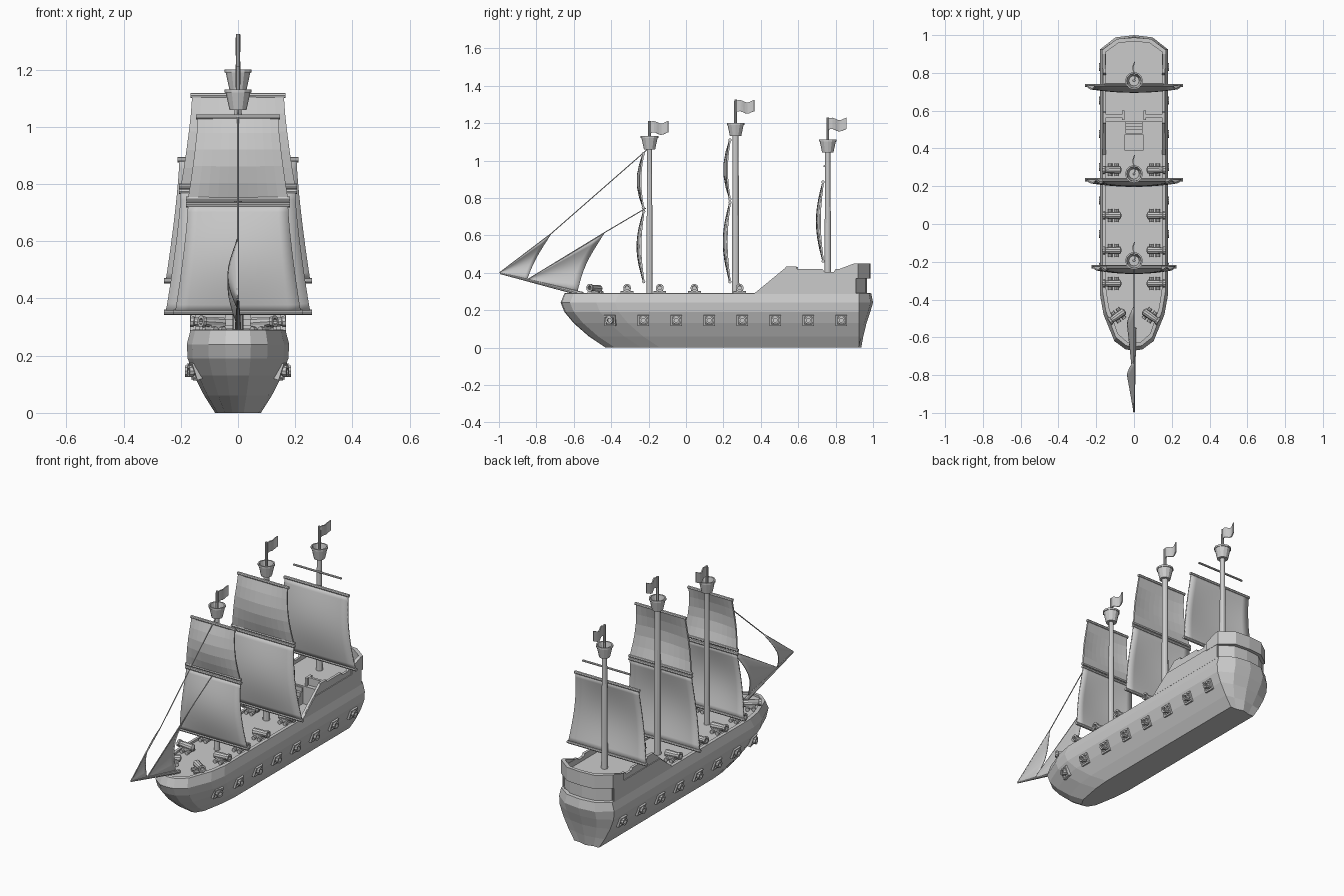
import bpy, math
from mathutils import Vector, Matrix

if "Cube" in bpy.data.objects:
    bpy.data.objects.remove(bpy.data.objects["Cube"])

def mesh(name, verts, faces, smooth=False, M=None):
    me = bpy.data.meshes.new(name)
    me.from_pydata([tuple(v) for v in verts], [], faces)
    if smooth:
        me.polygons.foreach_set("use_smooth", [True] * len(me.polygons))
    ob = bpy.data.objects.new(name, me)
    bpy.context.collection.objects.link(ob)
    if M is not None:
        ob.matrix_world = M
    return ob

def loft(name, rings, M=None, smooth=False):
    n = len(rings[0])
    faces = [(k*n+i, k*n+(i+1) % n, (k+1)*n+(i+1) % n, (k+1)*n+i)
             for k in range(len(rings)-1) for i in range(n)]
    last = (len(rings)-1)*n
    faces += [tuple(range(n))[::-1], tuple(range(last, last+n))]
    return mesh(name, [v for r in rings for v in r], faces, smooth, M)

def lathe(name, p, q, prof, n=10, M=None):
    """Rings of (fraction along p-q, radius)."""
    p, q = Vector(p), Vector(q)
    R = (q-p).to_track_quat('Z', 'Y').to_matrix()
    return loft(name, [[p + (q-p)*t + R @ Vector((r*math.cos(2*math.pi*i/n), r*math.sin(2*math.pi*i/n), 0))
                        for i in range(n)] for t, r in prof], M)

def rod(name, p, q, r1, r2=None, n=10, M=None):
    return lathe(name, p, q, [(0, r1), (1, r2 or r1)], n, M)

def box(name, x0, x1, y0, y1, z0, z1, M=None):
    return loft(name, [[(x0, y0, z), (x1, y0, z), (x1, y1, z), (x0, y1, z)] for z in (z0, z1)], M)

def grid(name, f, nu, nv, thick, smooth):
    verts = [f(i/nu, j/nv) for j in range(nv+1) for i in range(nu+1)]
    w = nu+1
    faces = [(j*w+i, j*w+i+1, (j+1)*w+i+1, (j+1)*w+i) for j in range(nv) for i in range(nu)]
    ob = mesh(name, verts, faces, smooth)
    m = ob.modifiers.new("thickness", 'SOLIDIFY')
    m.thickness, m.offset = thick, 0
    return ob

# Hull: stacked outlines, then rim and sunken deck
def outline(z, hw, bow, stern):
    half = [(.25*hw, bow+.006), (.58*hw, bow+.05), (.9*hw, bow+.19), (hw, bow+.29),
            (hw, .3), (hw, .925), (.55*hw, stern-.012)]
    return ([(0, bow, z)] + [(x, y, z) for x, y in half] + [(0, stern, z)]
            + [(-x, y, z) for x, y in reversed(half)])

loft("hull", [outline(*a) for a in (
    (0, .08, -.43, .937), (.06, .118, -.52, .948), (.13, .154, -.6, .965), (.19, .176, -.65, .985),
    (.24, .179, -.67, 1), (.29, .166, -.65, .99), (.292, .148, -.63, .965), (.28, .148, -.63, .965))])

# Stern gallery, upper deck and raised stern rail
def stern_outline(z, hw, y0, yc, ye):
    h = [(hw, y0), (hw, yc), (.54*hw, ye-.008)]
    return [(x, y, z) for x, y in h] + [(0, ye, z)] + [(-x, y, z) for x, y in reversed(h)]

loft("stern_cabin", [stern_outline(z, .155, .54, .91, .968) for z in (.28, .385)])
outer = [(.17, .82), (.17, .9), (.17, .92), (.09, .98), (0, .987)]
inner = [(.15, .82), (.15, .9), (.15, .91), (.08, .96), (0, .965)]
heights = [.42, .45, .45, .45, .45]
secs = []
for (ox, oy), (ix, iy), h in zip(outer, inner, heights):
    low = .37
    secs.append([(ox, oy, low), (ox, oy, h), (ix, iy, h), (ix, iy, low)])
secs += [[(-x, y, z) for x, y, z in s] for s in reversed(secs[:-1])]
loft("stern_rail", secs)

# Sloped side walls of the upper deck
wall = [(.36, .285), (.53, .425), (.535, .432), (.59, .432), (.595, .42), (.73, .42),
        (.74, .405), (.79, .405), (.8, .42), (.83, .42), (.9, .42), (.9, .285)]
lower = [(.36, .285), (.48, .378), (.91, .378), (.91, .285)]
for s in (1, -1):
    loft("quarter_wall", [[(s*x, y, z) for y, z in wall] for x in (.148, .163)])
    loft("quarter_panel", [[(s*x, y, z) for y, z in lower] for x in (.16, .168)])
    box("front_rail", *sorted((s*.06, s*.15)), .565, .58, .38, .43)
    box("rail_return", *sorted((s*.05, s*.064)), .55, .6, .38, .43)
for i in range(4):
    box("stair_step", -.045, .045, .48+.017*i, .56, .28, .305+.024*i)
box("hatch", -.05, .05, .39, .475, .28, .296)

# Deck cannons, pointing along local +x
def cannon(x, y, ang):
    M = Matrix.Translation((x, y, .28)) @ Matrix.Rotation(ang, 4, 'Z')
    lathe("cannon_barrel", (-.045, 0, .034), (.055, 0, .04),
          [(0, .008), (.06, .02), (.55, .019), (.85, .016), (.88, .021), (1, .021), (1, .011), (.7, .011)], 10, M)
    box("cannon_carriage", -.03, .022, -.018, .018, .008, .028, M)
    for wx in (-.02, .014):
        for s in (1, -1):
            rod("cannon_wheel", (wx, s*.018, .011), (wx, s*.034, .011), .011, n=8, M=M)

for y in (-.315, -.14, .045, .287):
    cannon(.112, y, 0)
    cannon(-.112, y, math.pi)
cannon(.085, -.485, math.radians(-35))
cannon(-.085, -.485, math.radians(215))

# Gun ports along the hull
for k in range(8):
    y = -.405 + .1765*k
    for s in (1, -1):
        turn = 0 if s > 0 else math.pi
        bow = -s*.25 if k == 0 else 0
        M = (Matrix.Translation((s*(.148 if k == 0 else .16), y, .146))
             @ Matrix.Rotation(turn+bow, 4, 'Z') @ Matrix.Rotation(math.radians(18), 4, 'Y'))
        for d in (1, -1):
            box("port_frame_side", -.015, .011, *sorted((d*.021, d*.03)), -.03, .03, M)
            box("port_frame_bar", -.015, .011, -.03, .03, *sorted((d*.021, d*.03)), M)
        N = M @ Matrix.Rotation(math.radians(-18), 4, 'Y')
        lathe("port_cannon", (-.02, 0, 0), (.026, 0, 0),
              [(0, .016), (.6, .016), (.65, .021), (1, .021), (1, .011), (.6, .011)], 10, N)

# Masts with crow's nests, poles and flags
def mast(name, y, base, nest, top, r):
    rod(name+"_mast", (0, y, base), (0, y, nest+.01), r+.002, r-.002, 12)
    lathe(name+"_nest", (0, y, nest), (0, y, nest+.07),
          [(0, .03), (.85, .043), (.85, .047), (1, .047), (1, .039), (.15, .027)], 12)
    rod(name+"_pole", (0, y, nest), (0, y, top), .008, .007, 8)
    grid(name+"_flag", lambda u, v: (.006*math.sin(7*u), y+.1*u,
         top-.068+.06*v+.007*math.sin(2*math.pi*u*1.2)), 8, 1, .006, False)

mast("fore", -.195, .28, 1.06, 1.212, .015)
mast("main", .265, .28, 1.13, 1.325, .018)
mast("mizzen", .758, .38, 1.042, 1.23, .016)

# Square sails with yards at head and foot
def sail(name, y, z0, w0, z1, w1, bulge, rows, smooth):
    def f(u, v):
        s = 2*u-1
        w = w1 + (w0-w1)*(1-v)**1.4
        b = math.sin(math.pi*v)*bulge*(.5+.5*(1-s*s))
        return (s*w, y-b, z0+(z1-z0)*v)
    grid(name+"_sail", f, 10, rows, .009, smooth)
    for z, w in ((z0, w0), (z1, w1)):
        rod(name+"_yard", (-w-.006, y, z), (w+.006, y, z), .009, n=8)

sail("fore_lower", -.226, .352, .22, .728, .175, .034, 14, True)
sail("fore_upper", -.228, .748, .175, 1.035, .14, .032, 5, False)
sail("main_lower", .235, .352, .253, .775, .2, .034, 14, True)
sail("main_upper", .235, .793, .2, 1.11, .16, .032, 5, False)
sail("mizzen", .733, .462, .253, .885, .205, .034, 14, True)
rod("bare_yard", (-.155, .74, .97), (.155, .74, .97), .006, n=8)

# Bowsprit, triangular jibs and stays
rod("bowsprit", (0, -.55, .285), (0, -.995, .397), .012, .004, 8)

def jib(name, tack, head, clew):
    A, B, C = (Vector((0, *p)) for p in (tack, head, clew))
    def f(u, v):
        k = math.sin(math.pi*v)
        P = A + (B+(C-B)*v-A)*(u*(1-.07*k))
        return P + Vector((-.035*u*k, 0, 0))
    grid(name, f, 8, 8, .005, True)
    rod(name+"_luff", A, B, .003, n=6)

jib("outer_jib", (-.997, .4), (-.72, .61), (-.85, .362))
jib("inner_jib", (-.85, .362), (-.435, .615), (-.58, .3))
rod("upper_stay", (0, -.72, .61), (0, -.2, 1.065), .003, n=6)
rod("lower_stay", (0, -.435, .615), (0, -.215, .745), .003, n=6)
